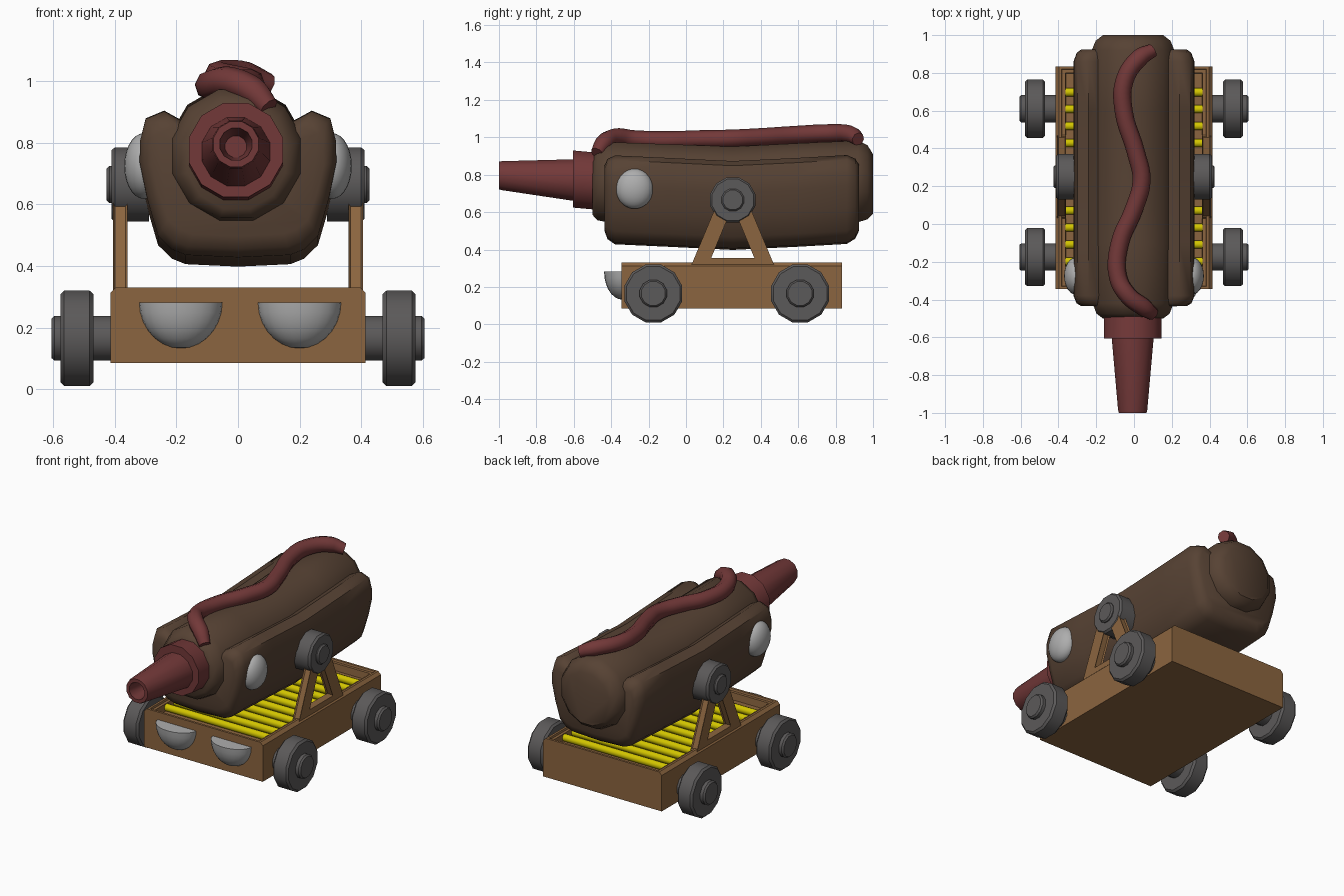
import bpy, bmesh, math
from mathutils import Vector, Matrix

if "Cube" in bpy.data.objects:
    bpy.data.objects.remove(bpy.data.objects["Cube"], do_unlink=True)


def material(name, r, g, b):
    m = bpy.data.materials.new(name)
    m.use_nodes = True
    m.diffuse_color = (r, g, b, 1)
    m.node_tree.nodes["Principled BSDF"].inputs["Base Color"].default_value = (r, g, b, 1)
    return m


WOOD = material("wood", .26, .13, .05)
BROWN = material("brown", .095, .055, .034)
RED = material("red", .17, .04, .04)
IRON = material("dark_iron", .105, .1, .1)
SILVER = material("silver", .42, .42, .42)
YELLOW = material("yellow", .65, .56, 0)


def finish(name, bm, mat, angle=35):
    bmesh.ops.recalc_face_normals(bm, faces=bm.faces)
    me = bpy.data.meshes.new(name)
    bm.to_mesh(me)
    bm.free()
    me.materials.append(mat)
    me.shade_smooth()
    me.set_sharp_from_angle(angle=math.radians(angle))
    ob = bpy.data.objects.new(name, me)
    bpy.context.collection.objects.link(ob)
    return ob


def loft(name, rings, mat, angle=35):
    """Skin a list of equal closed rings and cap both ends."""
    bm = bmesh.new()
    loops = [[bm.verts.new(p) for p in ring] for ring in rings]
    n = len(loops[0])
    for a, b in zip(loops, loops[1:]):
        for i in range(n):
            j = (i + 1) % n
            bm.faces.new((a[i], a[j], b[j], b[i]))
    bm.faces.new(loops[0])
    bm.faces.new(loops[-1])
    return finish(name, bm, mat, angle)


def turned(name, axis, centre, stations, mat, sides=12, angle=35):
    """Round part along x or y; stations are (offset, radius, lift)."""
    rings = []
    for d, r, *lift in stations:
        ring = []
        for i in range(sides):
            t = math.tau * (i + .5) / sides
            u, v = r * math.cos(t), r * math.sin(t) + (lift[0] if lift else 0)
            p = Vector((d, u, v)) if axis == "x" else Vector((u, d, v))
            ring.append(p + Vector(centre))
        rings.append(ring)
    return loft(name, rings, mat, angle)


def prism(name, outline, x0, x1, mat, groove=False):
    """Extrude a (y, z) outline along x, optionally grooving its edges."""
    bm = bmesh.new()
    face = bm.faces.new([bm.verts.new((x0, y, z)) for y, z in outline])
    ext = bmesh.ops.extrude_face_region(bm, geom=[face])
    bmesh.ops.translate(bm, vec=(x1 - x0, 0, 0),
                        verts=[v for v in ext["geom"] if isinstance(v, bmesh.types.BMVert)])
    bmesh.ops.recalc_face_normals(bm, faces=bm.faces)
    if groove:
        rims = [f for f in bm.faces if abs(f.normal.x) < .5]
        bmesh.ops.inset_individual(bm, faces=rims, thickness=.009, depth=-.008)
    return finish(name, bm, mat, 20)


def ellipsoid(name, centre, radii, mat, cuts=()):
    bm = bmesh.new()
    bmesh.ops.create_uvsphere(bm, u_segments=24, v_segments=14, radius=1)
    for normal in cuts:
        cut = bmesh.ops.bisect_plane(bm, geom=bm.verts[:] + bm.edges[:] + bm.faces[:],
                                     plane_co=(0, 0, 0), plane_no=normal, clear_outer=True)
        edges = [e for e in cut["geom_cut"] if isinstance(e, bmesh.types.BMEdge)]
        bmesh.ops.contextual_create(bm, geom=edges)
    bmesh.ops.transform(bm, verts=bm.verts,
                        matrix=Matrix.Translation(centre) @ Matrix.Diagonal((*radii, 1)))
    return finish(name, bm, mat)


# Cart tray: box with chamfered long edges and a stepped recess on top
bm = bmesh.new()
bmesh.ops.create_cube(bm, size=1, matrix=Matrix.Translation((0, .245, .2075))
                      @ Matrix.Diagonal((.83, 1.18, .245, 1)))
long_edges = [e for e in bm.edges if all(v.co.z > .3 for v in e.verts)
              and abs(e.verts[0].co.x - e.verts[1].co.x) < .01]
bmesh.ops.bevel(bm, geom=long_edges, offset=.018, segments=1, affect="EDGES")
top = max(bm.faces, key=lambda f: f.calc_center_median().z)
for thickness, depth in ((.02, 0), (.004, -.012), (.025, 0), (.004, -.045)):
    bmesh.ops.inset_region(bm, faces=[top], thickness=thickness, depth=depth)
finish("cart_tray", bm, WOOD, 20)

# Grill bars across the tray
for i in range(11):
    turned(f"grill_bar_{i + 1}", "x", (0, .25 + (i - 5) * .0895, .293),
           [(-.37, .0225), (.37, .0225)], YELLOW, 10, 50)

for s, side in ((1, "left"), (-1, "right")):
    # Wheels with axles and hubs
    for y, end in ((-.175, "front"), (.61, "back")):
        turned(f"{end}_{side}_wheel", "x", (0, y, .165),
               [(s * .47, .148), (s * .482, .16), (s * .565, .16), (s * .577, .148)], IRON)
        turned(f"{end}_{side}_axle", "x", (0, y, .165),
               [(s * .40, .075), (s * .597, .075), (s * .607, .066)], IRON)

    # Angled support with pivot disc
    x0, x1 = s * .36, s * .407
    for d, end in ((1, "back"), (-1, "front")):
        leg = [(.22, .32), (.13, .32), (.005, .62), (.095, .62)]
        prism(f"{side}_support_{end}_leg", [(.25 + d * y, z) for y, z in leg], x0, x1, WOOD, True)
    prism(f"{side}_support_foot", [(.1, .32), (.4, .32), (.4, .355), (.1, .355)], x0, x1, WOOD)
    turned(f"{side}_pivot_disc", "x", (0, .25, .665),
           [(s * .29, .125), (s * .4, .125), (s * .412, .115)], IRON)
    turned(f"{side}_pivot_hub", "x", (0, .25, .665),
           [(s * .4, .062), (s * .418, .062), (s * .427, .054)], IRON)

    # Side eye and front half-dome lamp
    ellipsoid(f"{side}_eye", (s * .305, -.275, .725), (.065, .1, .107), SILVER)
    ellipsoid(f"{side}_lamp", (s * .193 + .007, -.34, .282), (.136, .098, .15), SILVER,
              ((0, 0, 1), (0, 1, 0)))

# Bun: U-shaped section swept along the body with rounded ends
half = [(.17, .418), (.215, .436), (.26, .48), (.295, .6), (.32, .72), (.318, .79),
        (.3, .86), (.24, .885), (.195, .86)]
section = [(0, .41)] + half + [(0, .76)] + [(-x, z) for x, z in reversed(half)]
stations = [(-.435, .87, .74, .015), (-.42, .95, .9, .018), (-.38, 1, 1, .018), (-.1, 1, 1, .005),
            (.25, 1, 1, -.012), (.6, 1, 1, .005), (.86, 1, 1, .02),
            (.905, .95, .9, .02), (.925, .87, .74, .018)]
loft("bun", [[(x * sx, y, .69 + (z - .69) * sz + lift) for x, z in section]
             for y, sx, sz, lift in stations], BROWN, 50)

# Sausage barrel, gently sagging in the middle
turned("sausage", "y", (-.005, 0, .75),
       [(-.5, .165, -.005), (-.475, .2, 0), (-.42, .222, .01), (-.1, .226, -.005), (.25, .226, -.018),
        (.6, .226, 0), (.92, .226, .014), (.97, .205, .01), (1, .165, 0)], BROWN, 12, 45)

# Nozzle flange and hollow tapered spout
turned("nozzle_flange", "y", (-.007, 0, .775),
       [(-.45, .158, -.012), (-.605, .158, .002)], RED, 12, 32)
turned("nozzle_spout", "y", (-.007, 0, .77),
       [(-.58, .117, 0), (-.985, .08, .025), (-1, .076, .026),
        (-1, .054, .026), (-.86, .036, .018)], RED, 12, 32)

# Sauce: round wavy curve along the top
sauce = bpy.data.curves.new("sauce", "CURVE")
sauce.dimensions = "3D"
sauce.bevel_depth = .048
sauce.bevel_resolution = 2
sauce.resolution_u = 5
sauce.use_fill_caps = True
path = [(.1, .92, .99), (.03, .88, 1.015), (-.05, .76, 1.022), (-.055, .6, 1.014),
        (.01, .38, 1), (.04, .23, .993), (0, .08, .99), (-.075, -.1, .985),
        (-.085, -.28, .99), (-.03, -.38, 1), (.05, -.44, .967), (.1, -.475, .915)]
spline = sauce.splines.new("BEZIER")
spline.bezier_points.add(len(path) - 1)
for i, (bp, p) in enumerate(zip(spline.bezier_points, path)):
    bp.co = p
    bp.handle_left_type = bp.handle_right_type = "AUTO"
    bp.radius = .75 if i in (0, len(path) - 1) else 1
sauce.materials.append(RED)
bpy.context.collection.objects.link(bpy.data.objects.new("sauce", sauce))
